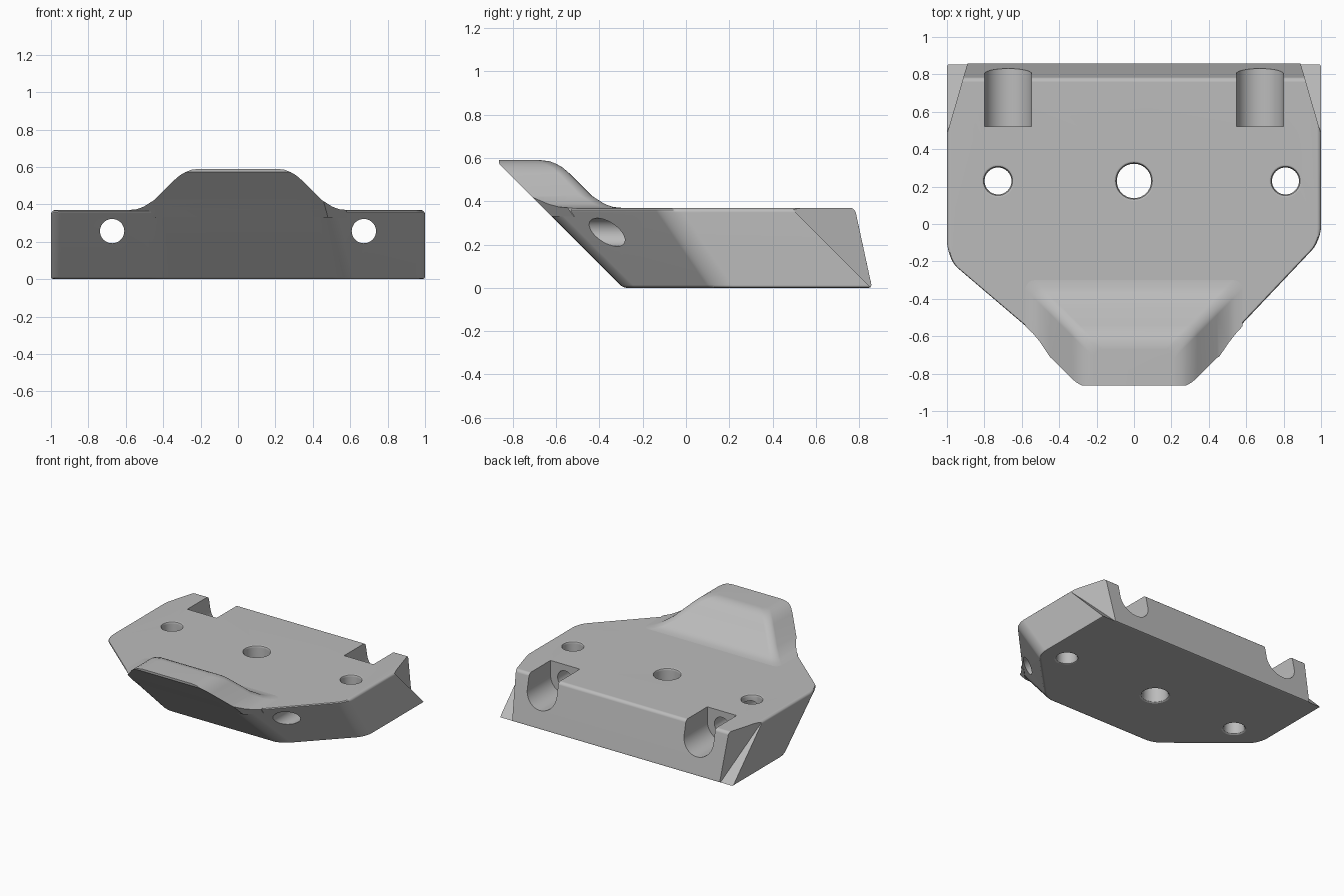
import bpy, bmesh, math
from mathutils import Vector

cube = bpy.data.objects.get("Cube")
if cube:
    bpy.data.objects.remove(cube, do_unlink=True)

TOP = 0.37          # deck height
FRONT = -0.29       # front face lies on y = FRONT - z

grey = bpy.data.materials.new("plain grey")
grey.use_nodes = True
grey.diffuse_color = (0.5, 0.5, 0.5, 1)
grey.node_tree.nodes["Principled BSDF"].inputs["Base Color"].default_value = (0.5, 0.5, 0.5, 1)


def make(name, bm):
    bmesh.ops.recalc_face_normals(bm, faces=bm.faces[:])
    me = bpy.data.meshes.new(name)
    bm.to_mesh(me)
    bm.free()
    me.materials.append(grey)
    ob = bpy.data.objects.new(name, me)
    bpy.context.collection.objects.link(ob)
    return ob


def loft(rings):
    """Closed solid through rings of equal point count."""
    bm = bmesh.new()
    loops = [[bm.verts.new(p) for p in ring] for ring in rings]
    n = len(loops[0])
    for a, b in zip(loops, loops[1:]):
        for i in range(n):
            j = (i + 1) % n
            bm.faces.new((a[i], a[j], b[j], b[i]))
    bm.faces.new(loops[0])
    bm.faces.new(loops[-1])
    bmesh.ops.recalc_face_normals(bm, faces=bm.faces[:])
    return bm


def circle(x, y, z, r, n=40):
    return [(x + r * math.cos(t), y + r * math.sin(t), z)
            for t in (2 * math.pi * i / n for i in range(n))]


def bevel(bm, test, width, segments):
    edges = [e for e in bm.edges if test(*e.verts)]
    bmesh.ops.bevel(bm, geom=edges, offset=width, offset_type='OFFSET', segments=segments,
                    profile=0.5, affect='EDGES', clamp_overlap=True)


def cut(ob, cutter):
    cutter.hide_render = True
    mod = ob.modifiers.new("cut", 'BOOLEAN')
    mod.operation = 'DIFFERENCE'
    mod.solver = 'EXACT'
    mod.object = cutter
    bpy.context.view_layer.update()
    me = bpy.data.meshes.new_from_object(ob.evaluated_get(bpy.context.evaluated_depsgraph_get()))
    ob.modifiers.clear()
    ob.data = me
    bpy.data.objects.remove(cutter, do_unlink=True)


def finish(ob):
    bpy.ops.object.select_all(action='DESELECT')
    ob.select_set(True)
    bpy.context.view_layer.objects.active = ob
    bpy.ops.object.shade_smooth_by_angle(angle=math.radians(32))
    mod = ob.modifiers.new("even shading", 'WEIGHTED_NORMAL')
    mod.keep_sharp = True


# Main body: a six-sided plate whose front walls lean outward
low = [(-1, 0.86), (-1, 0.19), (-0.42, FRONT), (0.57, FRONT), (1, 0.15), (1, 0.86)]
high = [(-1, 0.78), (-1, -0.2), (-0.46, FRONT - TOP), (0.47, FRONT - TOP), (1, -0.1), (1, 0.78)]
low = [Vector((x, y, 0)) for x, y in low]
high = [Vector((x, y, TOP)) for x, y in high]
bm = loft([low, high])
bevel(bm, lambda a, b: abs(a.co.z - b.co.z) > 0.1 and a.co.y < 0.5, 0.06, 6)
bevel(bm, lambda a, b: min(a.co.z, b.co.z) > TOP - 0.001, 0.022, 3)
bevel(bm, lambda a, b: max(a.co.z, b.co.z) < 0.001, 0.014, 2)
body = make("body", bm)

# Rear corner notches: upright wall above a sloping ledge
for s in (-1, 1):
    plan = [(1.029, 0.38), (0.86, 0.964), (1.1, 0.964), (1.1, 0.38)]
    ledge = [(s * x, y, 0.855 - y) for x, y in plan]
    roof = [(s * x, y, 0.9) for x, y in plan]
    cut(body, make("corner_notch_cutter", loft([ledge, roof])))

# Round-bottomed rear slots, each with a bore running out to the front
for s in (-1, 1):
    cx, cz, r = s * 0.673, 0.26, 0.126
    arc = [(cx + r * math.cos(t), cz + r * math.sin(t))
           for t in (math.pi + math.pi * i / 24 for i in range(25))]
    arc += [(cx + r, 0.6), (cx - r, 0.6)]
    cut(body, make("slot_cutter", loft([[(x, y, z) for x, z in arc] for y in (0.52, 1.1)])))
    bore = [[(x, y, cz - 0.003 + z) for x, z, _ in circle(cx, 0, 0, 0.065)] for y in (-0.9, 0.6)]
    cut(body, make("bore_cutter", loft(bore)))

# Upright screw holes with softened rims
for x, r in ((-0.727, 0.072), (0, 0.092), (0.81, 0.072)):
    steps = [(-0.02, 0.018), (0, 0.016), (0.006, 0.006), (0.018, 0)]
    steps += [(TOP - z, d) for z, d in reversed(steps)]
    cut(body, make("screw_hole_cutter", loft([circle(x, 0.23, z, r + d) for z, d in steps])))
finish(body)

# Raised front lip: sloped sides and back, filleted at foot and crest
profile = [(0.30, 0.33), (0.30, TOP), (0.262, 0.374), (0.225, 0.387), (0.165, 0.425),
           (0.06, 0.53), (0.03, 0.556), (0.0, 0.573), (-0.03, 0.585), (-0.07, 0.59)]
rings = []
for off, z in profile:
    hx, back, r = 0.28 + off, -0.6 + off, 0.05
    front = max(FRONT - z, -0.864)
    ring = [(-hx, front, z)]
    for sx, start in ((-1, math.pi), (1, math.pi / 2)):
        for i in range(7):
            t = start - i * math.pi / 12
            ring.append((sx * (hx - r) + r * math.cos(t), back - r + r * math.sin(t), z))
    rings.append(ring + [(hx, front, z)])
bm = loft(rings)
# Trim the foot flush with the leaning side walls
for i, j in ((1, 2), (3, 4)):
    normal = (low[j] - low[i]).cross(high[i] - low[i]).normalized()
    if normal.y > 0:
        normal = -normal
    bmesh.ops.bisect_plane(bm, geom=bm.verts[:] + bm.edges[:] + bm.faces[:], dist=1e-5,
                           plane_co=low[i], plane_no=normal, clear_outer=True)
    bmesh.ops.holes_fill(bm, edges=[e for e in bm.edges if e.is_boundary], sides=0)
finish(make("raised_lip", bm))
